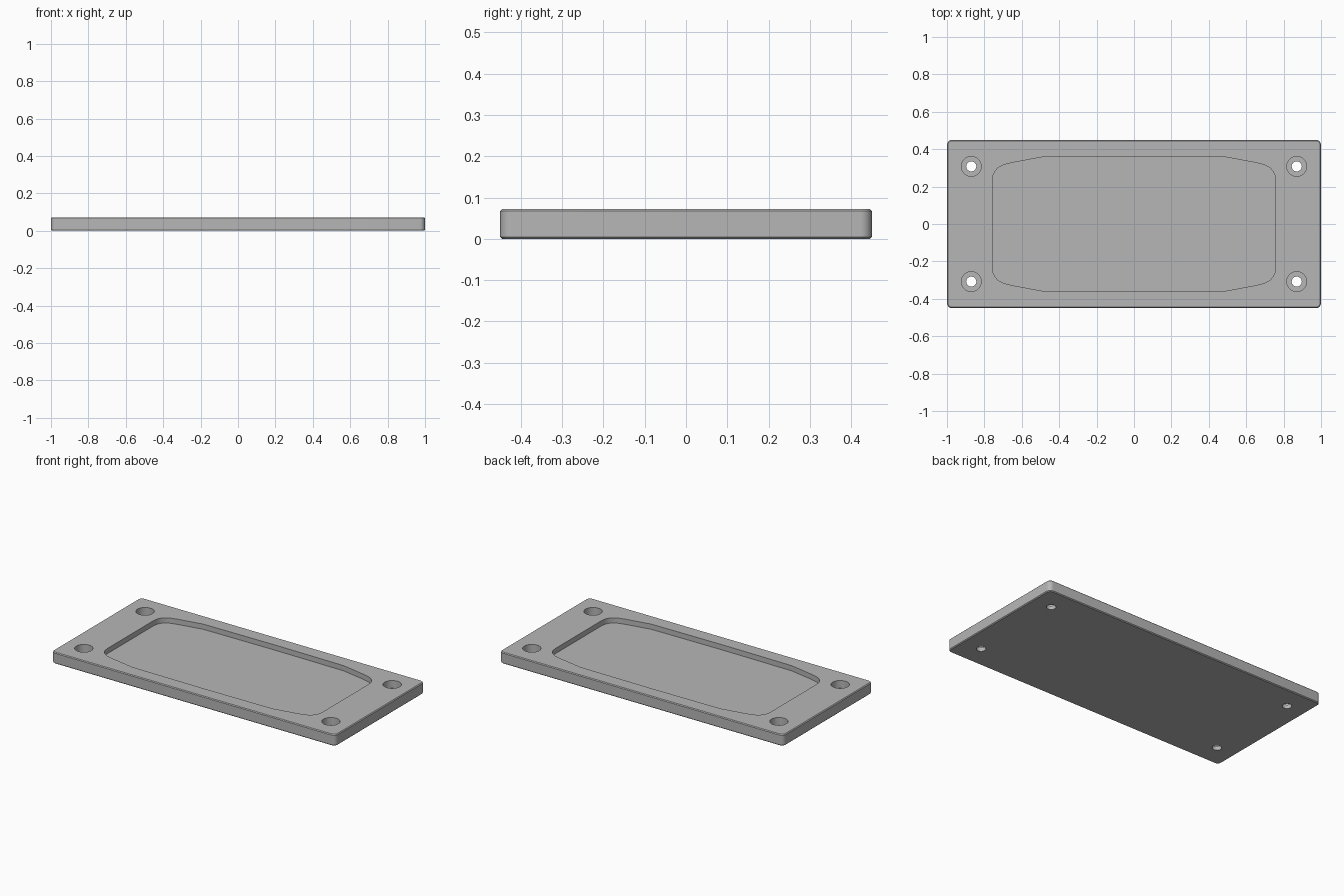
import bpy, bmesh, math

if "Cube" in bpy.data.objects:
    bpy.data.objects.remove(bpy.data.objects["Cube"])

W, D, H = 1.0, 0.45, 0.072      # half width, half depth, height
CORNER, EDGE = 0.028, 0.005     # corner radius, edge chamfer
RECESS = 0.033                  # recess depth

grey = bpy.data.materials.new("mid_grey")
grey.diffuse_color = (0.47, 0.47, 0.47, 1)
grey.use_nodes = True
grey.node_tree.nodes["Principled BSDF"].inputs["Base Color"].default_value = grey.diffuse_color


def finish(name, bm):
    bmesh.ops.recalc_face_normals(bm, faces=bm.faces)
    me = bpy.data.meshes.new(name)
    bm.to_mesh(me)
    bm.free()
    me.materials.append(grey)
    ob = bpy.data.objects.new(name, me)
    bpy.context.collection.objects.link(ob)
    return ob


def loft(name, rings):
    """Closed solid through stacked rings of (outline, z)."""
    bm = bmesh.new()
    loops = [[bm.verts.new((x, y, z)) for x, y in pts] for pts, z in rings]
    n = len(loops[0])
    for a, b in zip(loops, loops[1:]):
        for i in range(n):
            j = (i + 1) % n
            bm.faces.new((a[i], a[j], b[j], b[i]))
    bm.faces.new(loops[0][::-1])
    bm.faces.new(loops[-1])
    return finish(name, bm)


def rounded_rect(inset, steps=8):
    r = CORNER - inset
    pts = []
    for k, (sx, sy) in enumerate([(1, 1), (-1, 1), (-1, -1), (1, -1)]):
        for i in range(steps + 1):
            a = math.pi / 2 * (k + i / steps)
            pts.append((sx * (W - CORNER) + r * math.cos(a),
                        sy * (D - CORNER) + r * math.sin(a)))
    return pts


def circle(cx, cy, r, n=40):
    return [(cx + r * math.cos(2 * math.pi * i / n),
             cy + r * math.sin(2 * math.pi * i / n)) for i in range(n)]


def cut(target, cutter):
    mod = target.modifiers.new(cutter.name, 'BOOLEAN')
    mod.operation = 'DIFFERENCE'
    mod.solver = 'EXACT'
    mod.object = cutter
    bpy.context.view_layer.objects.active = target
    bpy.ops.object.modifier_apply(modifier=mod.name)
    bpy.data.objects.remove(cutter)


# Plate with rounded corners and softened rims
plate = loft("base_plate", [(rounded_rect(EDGE), 0), (rounded_rect(0), EDGE),
                            (rounded_rect(0), H - EDGE), (rounded_rect(EDGE), H)])

# Barrel-shaped shallow recess, mirrored from one quarter
quarter = [(0.757, 0.235), (0.753, 0.262), (0.742, 0.284), (0.725, 0.302),
           (0.700, 0.315), (0.655, 0.327), (0.495, 0.357), (0.30, 0.359)]
half = quarter + [(0, 0.361)] + [(-x, y) for x, y in quarter[::-1]]
lower = [(-x, -y) for x, y in half]
outline = half + lower
cut(plate, loft("recess_cutter", [(outline, H - RECESS), (outline, H + 0.05)]))

# Counterbored screw holes in the four corners
for sx in (-1, 1):
    for sy in (-1, 1):
        x, y = sx * 0.87, sy * 0.308
        cut(plate, loft("bore_cutter", [(circle(x, y, 0.053), 0.024),
                                        (circle(x, y, 0.053), H + 0.05)]))
        cut(plate, loft("hole_cutter", [(circle(x, y, 0.027), -0.05),
                                        (circle(x, y, 0.027), H + 0.05)]))

bpy.ops.object.select_all(action='DESELECT')
plate.select_set(True)
bpy.context.view_layer.objects.active = plate
bpy.ops.object.shade_smooth_by_angle(angle=math.radians(30))
